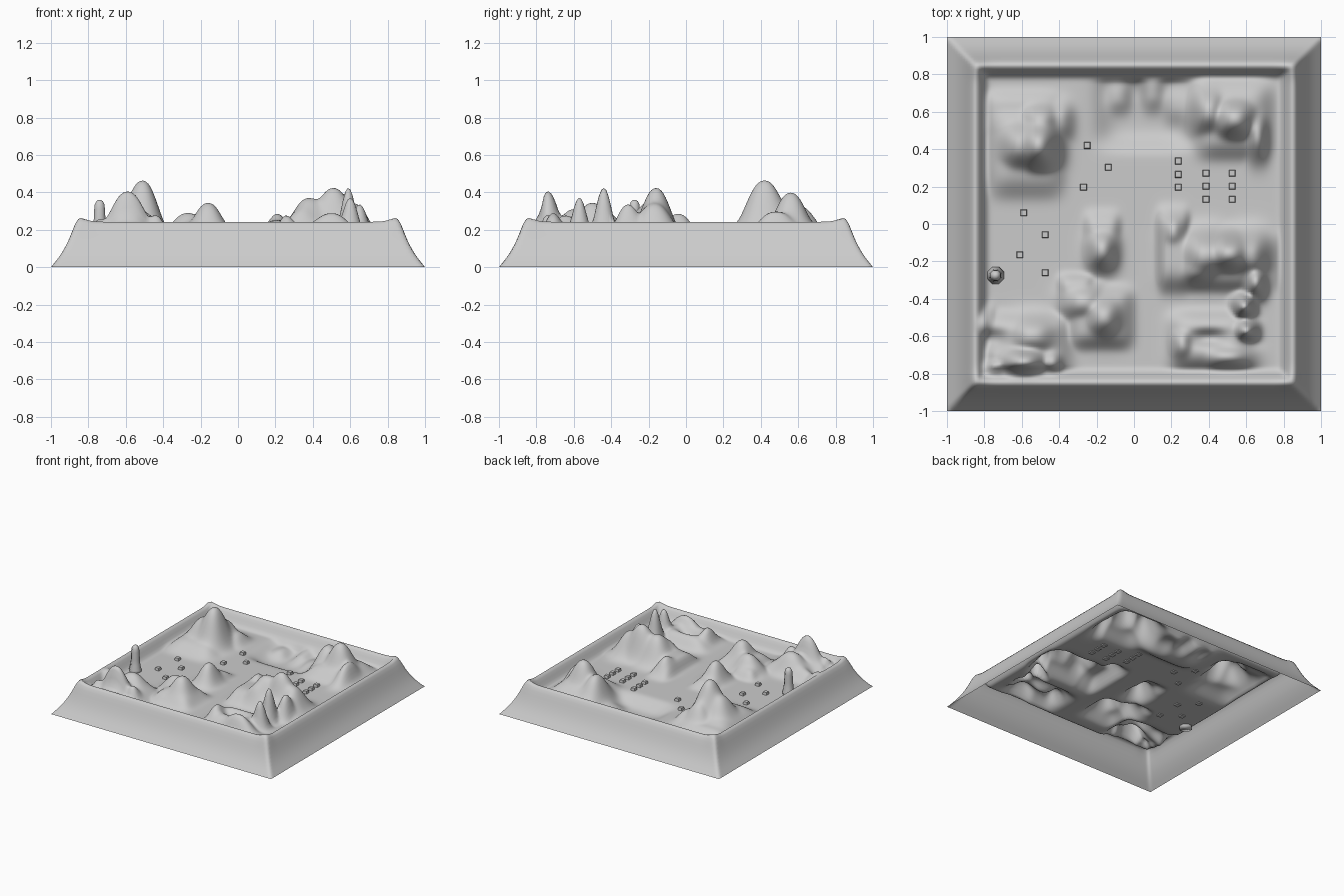
import bpy, bmesh, math

FLOOR = 0.15
# wall profile: distance from centre, height
WALL = [(0.77, 0.15), (0.79, 0.16), (0.83, 0.235), (0.845, 0.25), (0.86, 0.245),
        (0.88, 0.205), (0.9, 0.155), (0.93, 0.095), (0.96, 0.05), (1.0, 0.0)]

# broad flat-topped skirts: x, y, height, half-width x, half-width y
SKIRTS = [(-.58, .40, .085, .19, .23), (-.60, .58, .05, .20, .12), (.53, .56, .09, .19, .19),
          (.45, -.19, .10, .28, .15), (.21, -.14, .10, .08, .20),
          (.41, -.62, .09, .21, .14), (-.18, -.50, .09, .16, .15), (-.31, -.38, .07, .09, .10),
          (-.58, -.65, .09, .22, .16), (-.17, -.1, .06, .09, .15)]

# rounded peaks: x, y, height, radius x, radius y
PEAKS = [(-.51, .42, .315, .105, .13), (-.60, .42, .21, .12, .13), (-.40, .55, .09, .07, .10),
         (-.50, .54, .17, .10, .10),
         (.54, .56, .25, .115, .11), (.40, .60, .18, .09, .12), (.66, .48, .15, .055, .13),
         (.51, -.16, .275, .12, .10), (.38, -.17, .22, .12, .12), (.62, -.17, .19, .10, .12),
         (.21, -.04, .135, .06, .09), (.34, -.25, .15, .10, .07),
         (.59, -.44, .285, .05, .055), (.60, -.57, .23, .055, .05), (.65, -.31, .19, .055, .08),
         (.26, -.64, .13, .06, .09), (.50, -.71, .14, .13, .06),
         (-.17, -.14, .165, .075, .10), (-.16, -.50, .195, .10, .11), (-.27, -.42, .14, .11, .09),
         (-.59, -.74, .258, .12, .075), (-.54, -.60, .16, .13, .10), (-.44, -.74, .13, .06, .07),
         (-.80, -.54, .12, .05, .08), (-.74, -.77, .12, .07, .05)]

# hollows in the floor and the lumps that rise from it
HOLLOWS = [(.06, .60, .075, .24, .18)]
LUMPS = [(-.08, .68, .05, .06, .08), (.10, .70, .06, .06, .09), (.22, .64, .05, .06, .10),
         (.40, -.61, -.06, .09, .04), (-.75, -.62, -.05, .07, .05)]


def plateau(x, y, s):
    cx, cy, h, rx, ry = s
    return h * math.exp(-(abs(x - cx) / rx) ** 5 - (abs(y - cy) / ry) ** 5)


def peak(x, y, s, p=2.4):
    cx, cy, h, rx, ry = s
    # slightly squared outline
    r = (abs((x - cx) / rx) ** 2.4 + abs((y - cy) / ry) ** 2.4) ** (1 / 2.4)
    return h * math.exp(-r ** p)


def wall(d):
    for (a, za), (b, zb) in zip(WALL, WALL[1:]):
        if a <= d <= b:
            return za + (zb - za) * (d - a) / (b - a)
    return FLOOR if d < 0.8 else 0.0


def height(x, y):
    d = max(abs(x), abs(y))
    z = wall(d)
    # smooth maximum of the hills
    hs = [plateau(x, y, s) for s in SKIRTS] + [peak(x, y, s) for s in PEAKS]
    hill = sum(h ** 6 for h in hs) ** (1 / 6)
    hill += sum(peak(x, y, s) for s in LUMPS)
    hill -= sum(plateau(x, y, s) for s in HOLLOWS)
    if d < 0.77:
        return z + hill
    # hills merge into the wall, and the rim is raised at its corners
    if d < 0.845:
        z = max(z, z * 0.3 + 0.7 * (FLOOR + hill))
    fade = max(0.0, 1 - max(0.0, d - 0.84) / 0.08)
    return z + 0.02 * fade * math.exp(-((abs(x) - .84) / .05) ** 2 - ((abs(y) - .84) / .05) ** 2)


def add_object(name, bm, smooth=False):
    bmesh.ops.recalc_face_normals(bm, faces=bm.faces)
    mesh = bpy.data.meshes.new(name)
    for f in bm.faces:
        f.smooth = smooth
    bm.to_mesh(mesh)
    bm.free()
    ob = bpy.data.objects.new(name, mesh)
    bpy.context.collection.objects.link(ob)
    return ob


# terrain sheet, open underneath
bm = bmesh.new()
bmesh.ops.create_grid(bm, x_segments=150, y_segments=150, size=1.0)
for v in bm.verts:
    v.co.z = height(v.co.x, v.co.y)
interior = [v for v in bm.verts if not v.is_boundary]
for _ in range(2):
    bmesh.ops.smooth_vert(bm, verts=interior, factor=0.5, use_axis_z=True)
terrain = add_object("terrain", bm, True)
if terrain.data.polygons[0].normal.z < 0:
    terrain.data.flip_normals()

# small tapered buildings: scattered ones and a block of rows
SPOTS = [(-.25, .42), (-.137, .303), (-.27, .197), (-.59, .06), (-.475, -.057),
         (-.61, -.165), (-.475, -.26)]
SPOTS += [(.237, y) for y in (.337, .265, .197)]
SPOTS += [(x, y) for x in (.385, .525) for y in (.272, .202, .132)]
for i, (x, y) in enumerate(SPOTS):
    bm = bmesh.new()
    bmesh.ops.create_cube(bm, size=1)
    for v in bm.verts:
        w = .038 if v.co.z < 0 else .03
        v.co = (x + v.co.x * w, y + v.co.y * w, .156 + v.co.z * .03)
    add_object(f"small_building_{i + 1}", bm)

# slender tower turned from a profile, on an eight-sided foot
PROFILE = [(.05, .135), (.047, .165), (.038, .20), (.034, .25), (.031, .31),
           (.028, .335), (.02, .352), (.008, .36)]
bm = bmesh.new()
rings = [[bm.verts.new((-.74 + r * math.cos(math.tau * (k + .5) / 8),
                        -.275 + r * math.sin(math.tau * (k + .5) / 8), z))
          for k in range(8)] for r, z in PROFILE]
for a, b in zip(rings, rings[1:]):
    for k in range(8):
        bm.faces.new((a[k], a[(k + 1) % 8], b[(k + 1) % 8], b[k]))
bm.faces.new(rings[-1])
bm.faces.new(rings[0][::-1])
add_object("tower", bm, True)
